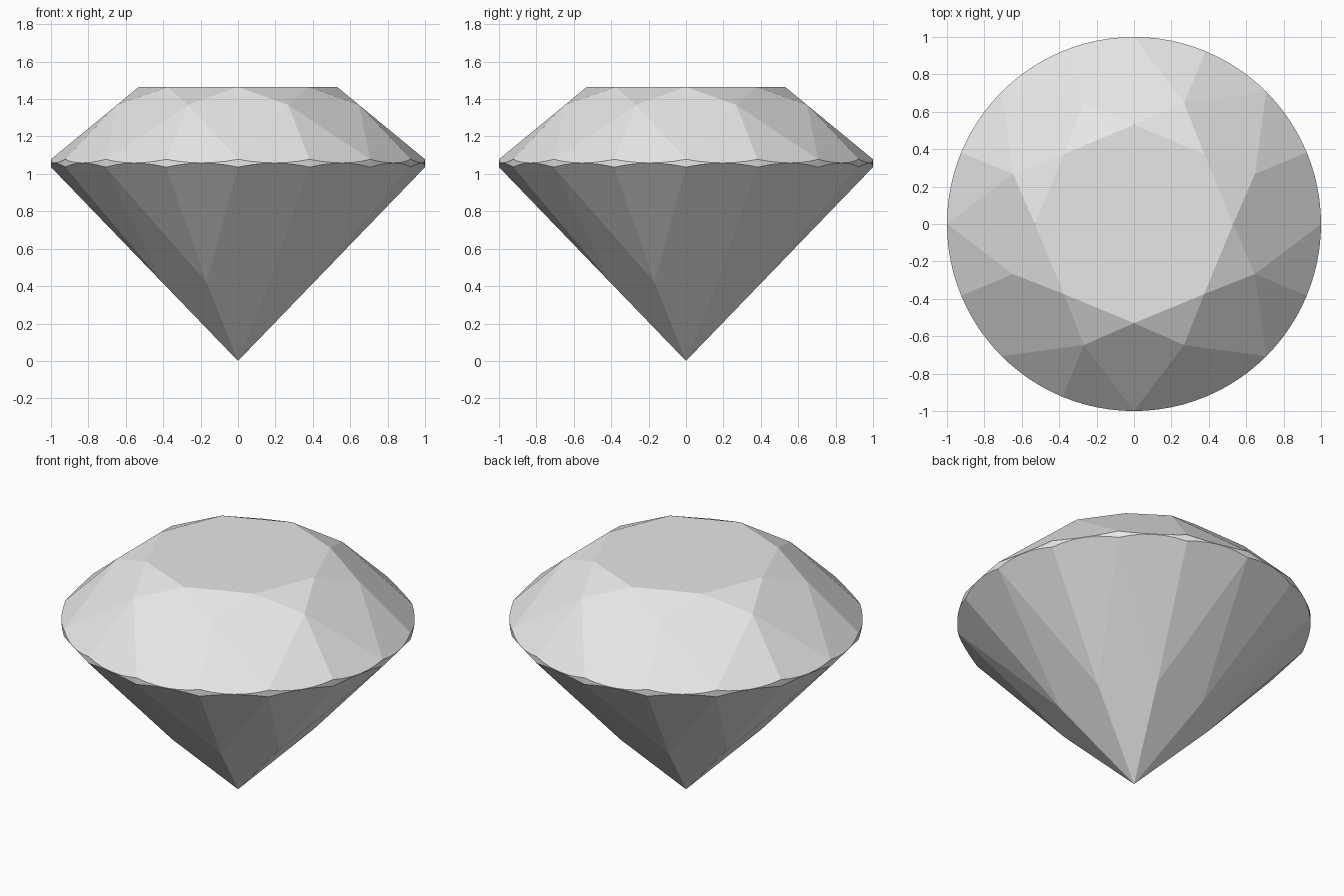
import bpy
import bmesh
from math import sin, cos, pi
from mathutils import Vector

cube = bpy.data.objects.get("Cube")
if cube:
    bpy.data.objects.remove(cube, do_unlink=True)

EIGHTH = pi / 4                 # one main facet
HALF = EIGHTH / 2               # one girdle facet
STEPS = 6                       # girdle segments per girdle facet
TABLE_R, TABLE_Z = 0.53, 1.465
STAR_R = 0.70                   # tips of the star facets
LOWER_R = 0.44                  # tips of the lower girdle facets
GIRDLE_TOP, GIRDLE_LOW = 1.078, 1.036


def polar(angle, radius, z):
    return Vector((radius * cos(angle), radius * sin(angle), z))


# Tip heights that keep the kite-shaped main facets flat
crown_slope = (TABLE_Z - GIRDLE_TOP) / (1 - TABLE_R)
STAR_Z = GIRDLE_TOP + (1 - STAR_R * cos(HALF)) * crown_slope
LOWER_Z = GIRDLE_LOW * LOWER_R * cos(HALF)


def girdle_arc(start, edge_z, tip_r, tip_z):
    """Curve where a flat girdle facet meets the round girdle."""
    mid = cos(HALF / 2)
    slope = (tip_z - edge_z) / (mid * (1 - tip_r))
    points = []
    for i in range(STEPS + 1):
        offset = HALF * i / STEPS
        drop = slope * (cos(offset - HALF / 2) - mid)
        points.append(polar(start + offset, 1, edge_z - drop))
    return points


bm = bmesh.new()


def face(points, smooth=False):
    f = bm.faces.new([bm.verts.new(p) for p in points])
    f.smooth = smooth


# Table
face([polar(k * EIGHTH, TABLE_R, TABLE_Z) for k in range(8)])

for k in range(8):
    a = k * EIGHTH
    table = polar(a, TABLE_R, TABLE_Z)
    next_table = polar(a + EIGHTH, TABLE_R, TABLE_Z)
    star_before = polar(a - HALF, STAR_R, STAR_Z)
    star = polar(a + HALF, STAR_R, STAR_Z)
    lower_before = polar(a - HALF, LOWER_R, LOWER_Z)
    lower = polar(a + HALF, LOWER_R, LOWER_Z)

    # Star facet and crown main facet
    face([table, star, next_table])
    face([table, star_before, polar(a, 1, GIRDLE_TOP), star])
    # Pavilion main facet
    face([Vector((0, 0, 0)), lower, polar(a, 1, GIRDLE_LOW), lower_before])

    # Upper and lower girdle facets with the round girdle between
    for start in (a, a + HALF):
        top = girdle_arc(start, GIRDLE_TOP, STAR_R, STAR_Z)
        low = girdle_arc(start, GIRDLE_LOW, LOWER_R, LOWER_Z)
        face([star] + top)
        face([lower] + low[::-1])
        for i in range(STEPS):
            face([low[i], low[i + 1], top[i + 1], top[i]], smooth=True)

bmesh.ops.remove_doubles(bm, verts=bm.verts[:], dist=0.0002)
bmesh.ops.recalc_face_normals(bm, faces=bm.faces[:])

mesh = bpy.data.meshes.new("cut_gem")
bm.to_mesh(mesh)
bm.free()
gem = bpy.data.objects.new("cut_gem", mesh)
bpy.context.collection.objects.link(gem)

# Single pale grey colour
grey = bpy.data.materials.new("pale_grey")
grey.use_nodes = True
colour = (0.8, 0.8, 0.8, 1)
grey.diffuse_color = colour
grey.node_tree.nodes["Principled BSDF"].inputs["Base Color"].default_value = colour
mesh.materials.append(grey)
